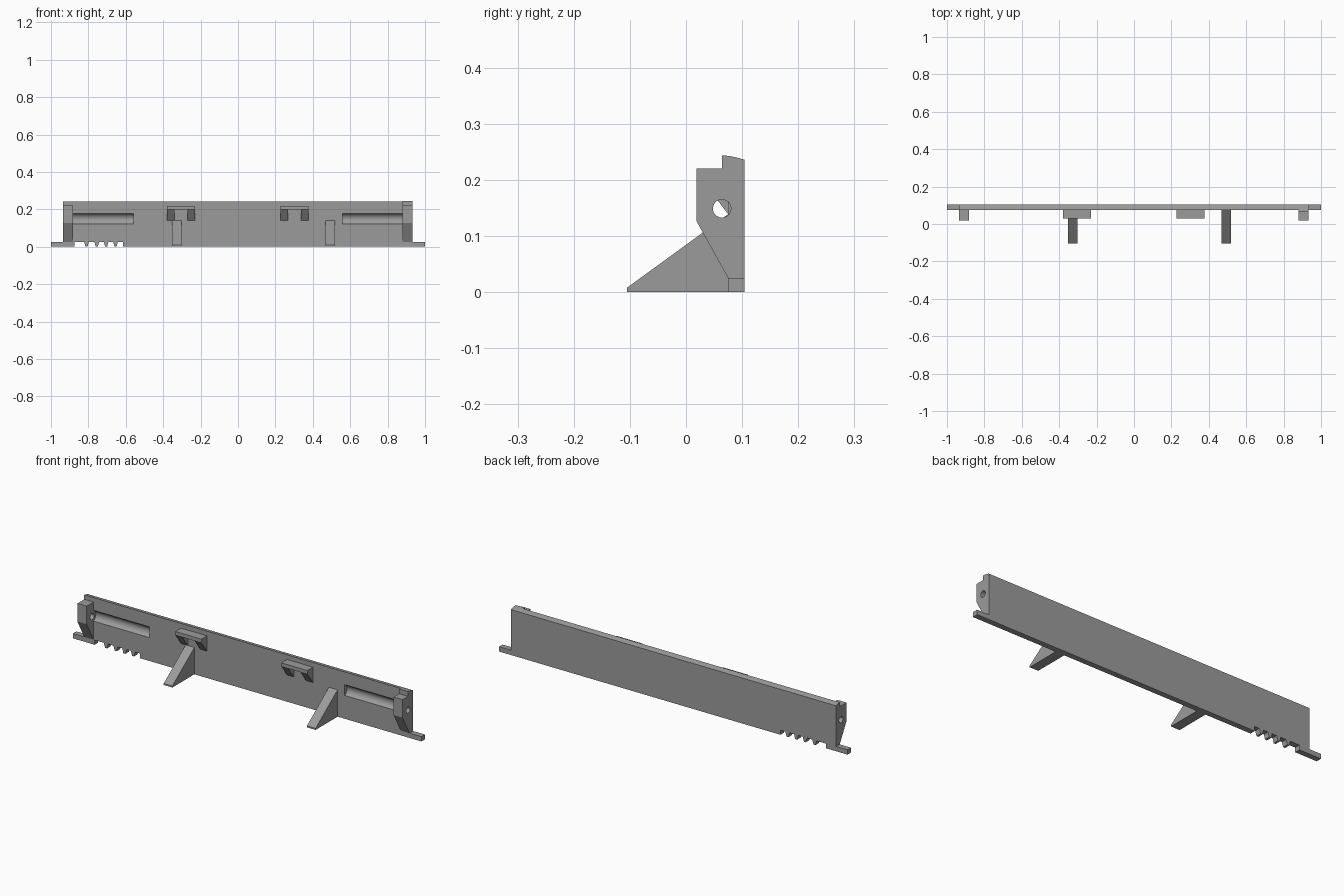
import bpy, bmesh, math

if "Cube" in bpy.data.objects:
    bpy.data.objects.remove(bpy.data.objects["Cube"])

grey = bpy.data.materials.new("grey plastic")
grey.diffuse_color = (0.33, 0.33, 0.33, 1)
grey.use_nodes = True
grey.node_tree.nodes["Principled BSDF"].inputs["Base Color"].default_value = grey.diffuse_color

FRONT, BACK = 0.075, 0.104      # panel faces in y
ROD_Y, ROD_Z = 0.064, 0.149     # axis of the rod holes and grooves


def prism(name, profile, lo, hi, axis="x"):
    """Extrude a closed 2D profile: (y, z) along x, or (x, z) along y."""
    bm = bmesh.new()
    place = (lambda a, b, t: (t, a, b)) if axis == "x" else (lambda a, b, t: (a, t, b))
    rings = [[bm.verts.new(place(a, b, t)) for a, b in profile] for t in (lo, hi)]
    n = len(profile)
    bm.faces.new(rings[0])
    bm.faces.new(rings[1][::-1])
    for i in range(n):
        j = (i + 1) % n
        bm.faces.new((rings[0][j], rings[0][i], rings[1][i], rings[1][j]))
    bmesh.ops.recalc_face_normals(bm, faces=bm.faces)
    mesh = bpy.data.meshes.new(name)
    bm.to_mesh(mesh)
    bm.free()
    mesh.materials.append(grey)
    ob = bpy.data.objects.new(name, mesh)
    bpy.context.collection.objects.link(ob)
    return ob


def activate(ob):
    bpy.ops.object.select_all(action="DESELECT")
    ob.select_set(True)
    bpy.context.view_layer.objects.active = ob


def cut(ob, cutter):
    mod = ob.modifiers.new("cut", "BOOLEAN")
    mod.operation, mod.solver, mod.object = "DIFFERENCE", "EXACT", cutter
    activate(ob)
    bpy.ops.object.modifier_apply(modifier=mod.name)
    bpy.data.objects.remove(cutter)


def rod(radius, lo, hi):
    circle = [(ROD_Y + radius * math.cos(math.tau * i / 40),
               ROD_Z + radius * math.sin(math.tau * i / 40)) for i in range(40)]
    cutter = prism("rod_cutter", circle, lo, hi)
    cutter.hide_render = True
    return cutter


def crown(y):
    """Height of the rounded top edge."""
    return 0.244 - 0.008 * ((y - 0.064) / 0.04) ** 1.6


# Long panel with a rounded top edge
steps = [BACK + (FRONT - BACK) * i / 6 for i in range(7)]
panel = prism("panel", [(FRONT, 0), (BACK, 0)] + [(y, crown(y)) for y in steps], -0.935, 0.932)

# Gaps between the teeth in the lower edge
teeth = [-0.81, -0.755, -0.705, -0.655]
edges = [-0.875] + teeth + [-0.615]
for i in range(len(edges) - 1):
    a, b = edges[i], edges[i + 1]
    tip_a, base_a = (0, 0) if i == 0 else (0.003, 0.012)
    tip_b, base_b = (0, 0) if i == len(teeth) else (0.003, 0.012)
    gap = [(a + tip_a, -0.01), (b - tip_b, -0.01), (b - base_b, 0.024), (a + base_a, 0.024)]
    cutter = prism("tooth_gap_cutter", gap, 0.05, 0.13, "y")
    cutter.hide_render = True
    cut(panel, cutter)

# Round grooves and rod holes through the panel's ends
for lo, hi in ((-0.882, -0.56), (0.56, 0.88)):
    cut(panel, rod(0.03, lo, hi))
for lo, hi in ((-0.96, -0.87), (0.87, 0.96)):
    cut(panel, rod(0.016, lo, hi))

# End brackets, the right one with a raised lip
lower = [(FRONT, 0.025), (FRONT, 0.22), (0.019, 0.22), (0.019, 0.126)]
lipped = [(FRONT, 0.025), (FRONT, crown(FRONT)), (0.064, 0.244), (0.064, 0.22),
          (0.019, 0.22), (0.019, 0.126)]
left_bracket = prism("left_bracket", lower, -0.935, -0.882)
right_bracket = prism("right_bracket", lipped, 0.88, 0.932)
cut(left_bracket, rod(0.016, -0.96, -0.85))
cut(right_bracket, rod(0.016, 0.85, 0.96))

# End tabs
tab = [(FRONT, 0), (BACK, 0), (BACK, 0.025), (FRONT, 0.025)]
prism("left_tab", tab, -1.0, -0.935)
prism("right_tab", tab, 0.932, 1.0)

# Support feet
foot = [(FRONT, 0), (FRONT, 0.139), (-0.105, 0.008), (-0.105, 0)]
for name, x in (("left_foot", -0.328), ("right_foot", 0.494)):
    prism(name, foot, x - 0.025, x + 0.025)

# Clips: a bar on two sloped legs
bar = [(FRONT, 0.2), (FRONT, 0.219), (0.029, 0.219), (0.029, 0.2)]
leg = [(FRONT, 0.139), (FRONT, 0.2), (0.029, 0.2)]
for side, x in (("left", -0.305), ("right", 0.303)):
    prism(side + "_clip_bar", bar, x - 0.075, x + 0.075)
    prism(side + "_clip_outer_leg", leg, x - 0.075, x - 0.035)
    prism(side + "_clip_inner_leg", leg, x + 0.035, x + 0.075)

# Smooth only the curved grooves, holes and top edge
for ob in (panel, left_bracket, right_bracket):
    activate(ob)
    bpy.ops.object.shade_smooth_by_angle(angle=math.radians(25))
